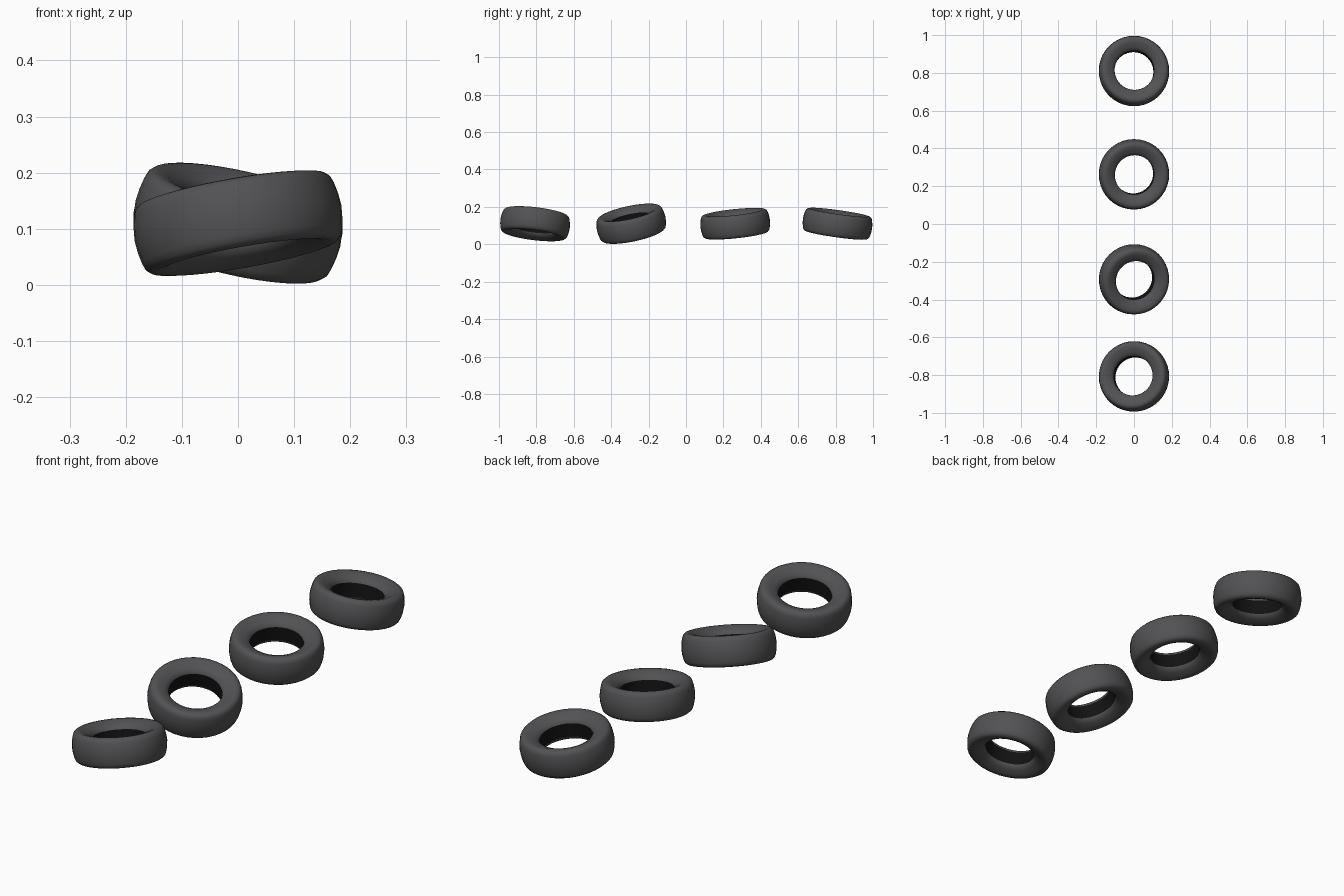
import bpy, bmesh, math
from mathutils import Vector

if "Cube" in bpy.data.objects:
    bpy.data.objects.remove(bpy.data.objects["Cube"])


def material(name, rgb):
    m = bpy.data.materials.new(name)
    m.diffuse_color = (*rgb, 1)
    m.use_nodes = True
    m.node_tree.nodes["Principled BSDF"].inputs["Base Color"].default_value = m.diffuse_color
    return m


rubber = material("dark_grey_rubber", (0.085, 0.085, 0.09))
bore = material("black_inner_bore", (0.006, 0.006, 0.006))

# Upper half of the tyre cross-section (radius, height), from bore to tread centre
HALF = [(0.105, 0.030), (0.109, 0.040), (0.122, 0.048), (0.142, 0.058),
        (0.158, 0.062), (0.169, 0.060), (0.177, 0.053), (0.181, 0.042),
        (0.185, 0.022), (0.187, 0.0)]
PROFILE = HALF + [(r, -z) for r, z in reversed(HALF[:-1])]
SEGMENTS = 40


def tyre(name, y, z, slope_x, slope_y):
    """Ring lathed about z; slopes are the rise of the ring along x and y in degrees."""
    bm = bmesh.new()
    rings = []
    for i in range(SEGMENTS):
        a = 2 * math.pi * i / SEGMENTS
        rings.append([bm.verts.new((r * math.cos(a), r * math.sin(a), h)) for r, h in PROFILE])
    n = len(PROFILE)
    for i in range(SEGMENTS):
        a, b = rings[i], rings[(i + 1) % SEGMENTS]
        for j in range(n):
            k = (j + 1) % n
            f = bm.faces.new((a[j], a[k], b[k], b[j]))
            f.smooth = True
            f.material_index = 1 if j == n - 1 else 0   # inner bore is black
    bmesh.ops.recalc_face_normals(bm, faces=bm.faces)
    # sharp edge around the bore
    for e in bm.edges:
        if len({f.material_index for f in e.link_faces}) == 2:
            e.smooth = False
    me = bpy.data.meshes.new(name)
    bm.to_mesh(me)
    bm.free()
    me.materials.append(rubber)
    me.materials.append(bore)
    ob = bpy.data.objects.new(name, me)
    bpy.context.collection.objects.link(ob)
    axis = Vector((-math.tan(math.radians(slope_x)), -math.tan(math.radians(slope_y)), 1))
    ob.rotation_mode = 'QUATERNION'
    ob.rotation_quaternion = Vector((0, 0, 1)).rotation_difference(axis)
    ob.location = (0, y, z)


# Row of four tyres, each tipped its own way
tyre("tyre_front", -0.807, 0.11, 10, -7)
tyre("tyre_mid_front", -0.293, 0.11, -13, 12)
tyre("tyre_mid_back", 0.263, 0.11, -6, 6)
tyre("tyre_back", 0.81, 0.11, -4, -8)
